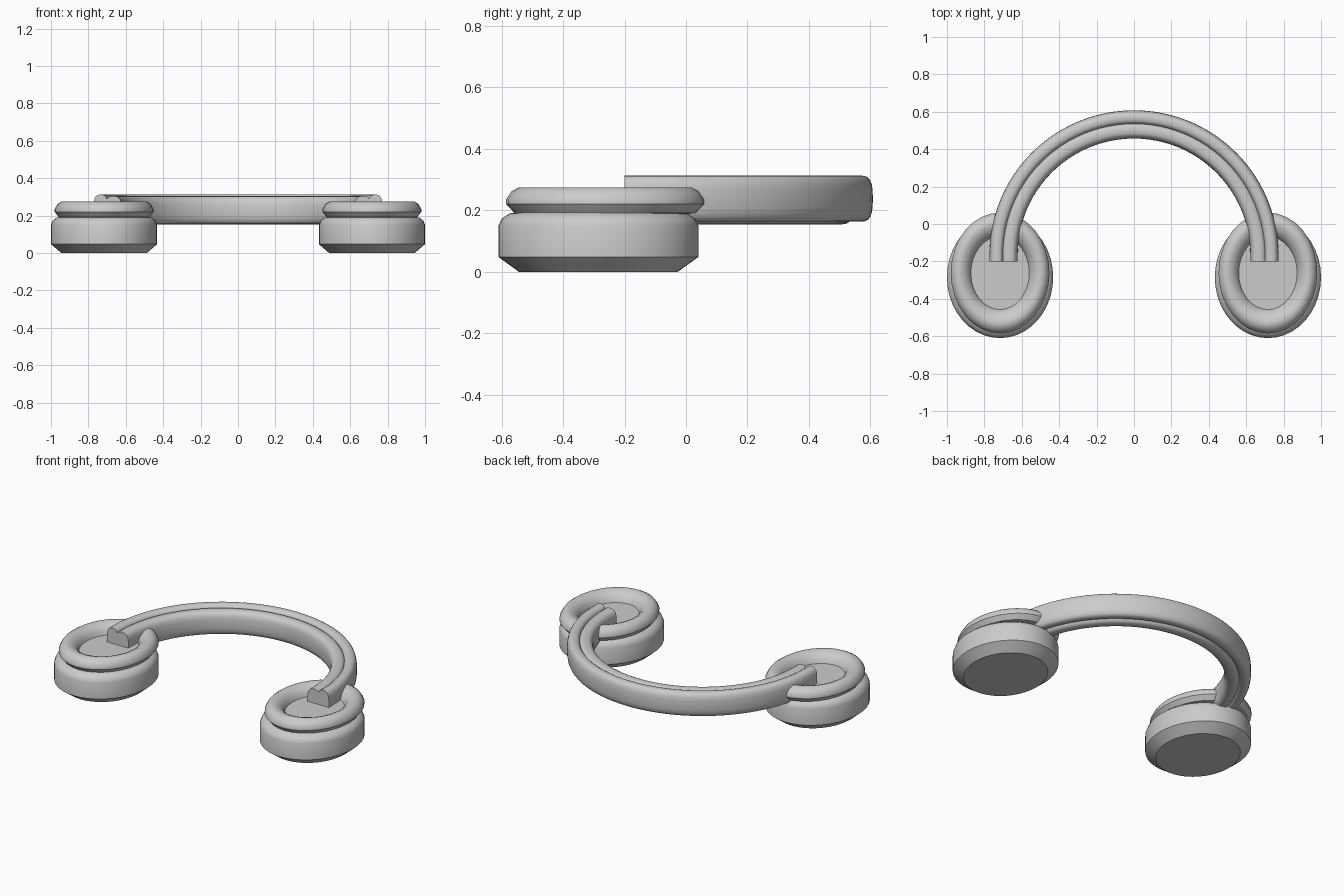
import bpy, bmesh, math

if "Cube" in bpy.data.objects:
    bpy.data.objects.remove(bpy.data.objects["Cube"])


def finish(name, bm, angle=35):
    bmesh.ops.recalc_face_normals(bm, faces=bm.faces[:])
    me = bpy.data.meshes.new(name)
    bm.to_mesh(me)
    bm.free()
    ob = bpy.data.objects.new(name, me)
    bpy.context.collection.objects.link(ob)
    bpy.ops.object.select_all(action='DESELECT')
    ob.select_set(True)
    bpy.context.view_layer.objects.active = ob
    bpy.ops.object.shade_smooth_by_angle(angle=math.radians(angle))
    return ob


def skin(bm, loops, closed):
    """Bridge successive vertex loops with quads and cap both ends."""
    n = len(loops[0])
    for a, b in zip(loops, loops[1:]):
        for i in range(n if closed else n - 1):
            j = (i + 1) % n
            bm.faces.new((a[i], a[j], b[j], b[i]))
    bm.faces.new(loops[0])
    bm.faces.new(loops[-1])


def oval_lathe(name, cx, cy, rx, ry, profile, n):
    """Oval solid from (inset, z) pairs; insets are a little larger along y."""
    bm = bmesh.new()
    loops = []
    for inset, z in profile:
        loops.append([bm.verts.new((
            cx + (rx - inset) * math.cos(2 * math.pi * i / n),
            cy + (ry - inset * 1.18) * math.sin(2 * math.pi * i / n), z))
            for i in range(n)])
    skin(bm, loops, True)
    return finish(name, bm)


def arch_sweep(name, section, centre_y, end_y, n=48):
    """Sweep a closed (radius, z) section along a half circle with straight ends."""
    bm = bmesh.new()
    loops = [[bm.verts.new((r, end_y, z)) for r, z in section]]
    for k in range(n + 1):
        a = math.pi * k / n
        loops.append([bm.verts.new((r * math.cos(a), centre_y + r * math.sin(a), z))
                      for r, z in section])
    loops.append([bm.verts.new((-r, end_y, z)) for r, z in section])
    skin(bm, loops, True)
    return finish(name, bm)


def rounded_section(r0, r1, z0, z1, power, n=24):
    """Superellipse cross-section between the given limits."""
    pts = []
    for i in range(n):
        a = 2 * math.pi * i / n
        c, s = math.cos(a), math.sin(a)
        pts.append(((r0 + r1) / 2 + (r1 - r0) / 2 * math.copysign(abs(c) ** power, c),
                    (z0 + z1) / 2 + (z1 - z0) / 2 * math.copysign(abs(s) ** power, s)))
    return pts


cushion_profile = [(0.056, 0), (0.0, 0.048), (0.0, 0.15), (0.008, 0.172),
                   (0.03, 0.19), (0.06, 0.195)]
ring_profile = [(0.06, 0.185), (0.022, 0.192), (0.0, 0.22), (0.0, 0.236),
                (0.015, 0.262), (0.035, 0.275), (0.053, 0.275), (0.075, 0.265),
                (0.098, 0.245), (0.108, 0.215)]

# Ear cups: cushion below, dished outer shell above
for side, label in ((-1, "left"), (1, "right")):
    oval_lathe(label + "_ear_cushion", side * 0.716, -0.285, 0.284, 0.325,
               cushion_profile, 40)
    oval_lathe(label + "_ear_shell", side * 0.716, -0.262, 0.264, 0.323,
               ring_profile, 32)

# Headband: outer band and inner padding
arch_sweep("headband_outer", rounded_section(0.695, 0.773, 0.163, 0.313, 0.7), -0.165, -0.2)
arch_sweep("headband_padding", rounded_section(0.622, 0.712, 0.154, 0.304, 0.7), -0.165, -0.2)
